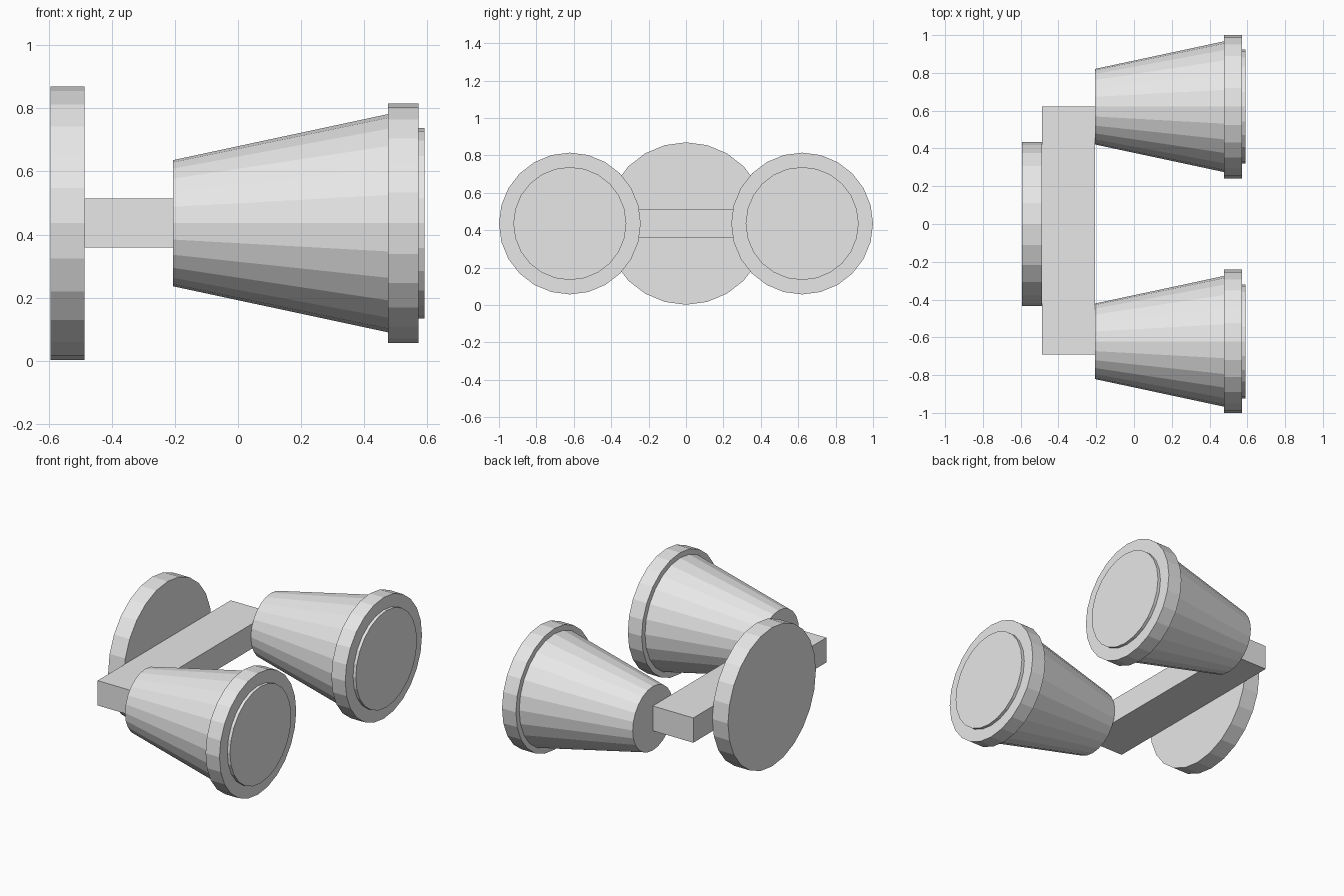
import bpy, bmesh, math

if "Cube" in bpy.data.objects:
    bpy.data.objects.remove(bpy.data.objects["Cube"])

ZC = 0.436      # height of the common axis
SIDES = 24

grey = bpy.data.materials.new("light_grey")
grey.diffuse_color = (0.8, 0.8, 0.8, 1)
grey.use_nodes = True
grey.node_tree.nodes["Principled BSDF"].inputs["Base Color"].default_value = grey.diffuse_color


def finish(name, bm):
    bmesh.ops.recalc_face_normals(bm, faces=bm.faces)
    mesh = bpy.data.meshes.new(name)
    bm.to_mesh(mesh)
    bm.free()
    mesh.materials.append(grey)
    obj = bpy.data.objects.new(name, mesh)
    bpy.context.collection.objects.link(obj)
    return obj


def turned(name, y, profile):
    """Closed solid turned around the x axis from (x, radius) points."""
    bm = bmesh.new()
    rings = []
    for x, r in profile:
        rings.append([bm.verts.new((x, y + r * math.cos(a), ZC + r * math.sin(a)))
                      for a in (2 * math.pi * i / SIDES for i in range(SIDES))])
    for a, b in zip(rings, rings[1:]):
        for i in range(SIDES):
            j = (i + 1) % SIDES
            bm.faces.new((a[i], a[j], b[j], b[i]))
    bm.faces.new(rings[0])
    bm.faces.new(rings[-1])
    return finish(name, bm)


def box(name, lo, hi):
    bm = bmesh.new()
    bmesh.ops.create_cube(bm, size=1)
    for v in bm.verts:
        v.co = [l + (c + 0.5) * (h - l) for c, l, h in zip(v.co, lo, hi)]
    return finish(name, bm)


# Round wall plate and the cross bar in front of it
turned("wall_plate", 0, [(-0.594, 0.434), (-0.486, 0.434)])
box("cross_bar", (-0.486, -0.692, 0.359), (-0.206, 0.622, 0.514))

# Two lamp heads: tapered shade, rim and lens
for side, y in (("left", -0.621), ("right", 0.621)):
    turned(side + "_shade", y, [(-0.206, 0.2), (0.476, 0.346)])
    turned(side + "_rim", y, [(0.476, 0.379), (0.572, 0.379)])
    turned(side + "_lens", y, [(0.572, 0.302), (0.591, 0.302)])
